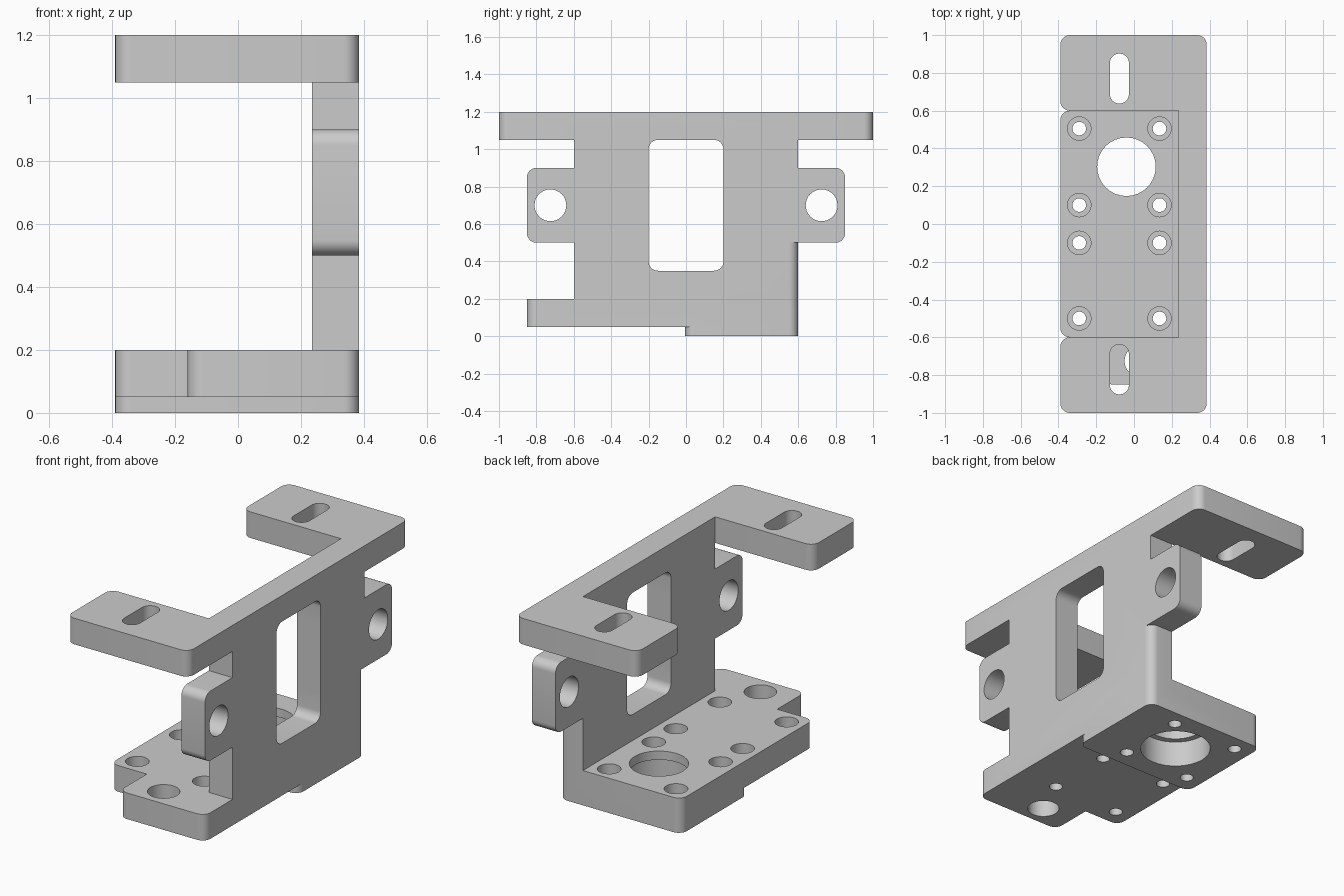
import bpy, bmesh, math
from mathutils import Vector

if "Cube" in bpy.data.objects:
    bpy.data.objects.remove(bpy.data.objects["Cube"])

grey = bpy.data.materials.new("plain grey")
grey.diffuse_color = (0.6, 0.6, 0.6, 1)
grey.use_nodes = True
grey.node_tree.nodes["Principled BSDF"].inputs["Base Color"].default_value = grey.diffuse_color


def rounded(corners, seg=8):
    """Outline from right-angled corners (u, v, radius)."""
    out = []
    for i, (u, v, r) in enumerate(corners):
        p = Vector((u, v))
        d1 = (Vector(corners[i - 1][:2]) - p).normalized()
        d2 = (Vector(corners[(i + 1) % len(corners)][:2]) - p).normalized()
        c = p + r * (d1 + d2)
        for k in range(seg + 1 if r else 1):
            t = math.pi / 2 * k / seg
            q = c - r * (d2 * math.cos(t) + d1 * math.sin(t)) if r else p
            if not out or (q - out[-1]).length > 1e-5:
                out.append(q)
    if (out[0] - out[-1]).length < 1e-5:
        out.pop()
    return out


def rect(u0, u1, v0, v1, r=0.0):
    return [(u0, v0, r), (u1, v0, r), (u1, v1, r), (u0, v1, r)]


def disc(u, v, r):
    return rect(u - r, u + r, v - r, v + r, r)


def prism(name, corners, lo, hi, axis="z"):
    """Extrude an xy outline along z, or a yz outline along x."""
    bm = bmesh.new()
    place = (lambda p, h: (p.x, p.y, h)) if axis == "z" else (lambda p, h: (h, p.x, p.y))
    pts = rounded(corners)
    face = bm.faces.new([bm.verts.new(place(p, lo)) for p in pts])
    ext = bmesh.ops.extrude_face_region(bm, geom=[face])["geom"]
    move = (0, 0, hi - lo) if axis == "z" else (hi - lo, 0, 0)
    bmesh.ops.translate(bm, vec=move, verts=[g for g in ext if isinstance(g, bmesh.types.BMVert)])
    bmesh.ops.recalc_face_normals(bm, faces=bm.faces)
    me = bpy.data.meshes.new(name)
    bm.to_mesh(me)
    bm.free()
    me.materials.append(grey)
    ob = bpy.data.objects.new(name, me)
    bpy.context.collection.objects.link(ob)
    return ob


def combine(body, part, mode):
    bpy.context.view_layer.objects.active = body
    mod = body.modifiers.new(mode.lower(), "BOOLEAN")
    mod.operation, mod.solver, mod.object = mode, "EXACT", part
    bpy.ops.object.modifier_apply(modifier=mod.name)
    bpy.data.objects.remove(part)


L, R, W, F = -0.39, 0.385, 0.235, 0.05   # left, right, wall inner face, fillet

# U-shaped top plate
bracket = prism("bracket", [(L, -1, F), (R, -1, F), (R, 1, F), (L, 1, F),
                            (L, 0.6, F), (W, 0.6, 0), (W, -0.6, 0), (L, -0.6, F)], 1.05, 1.2)

solids = [
    # base with offset front tab, and thicker rear pad
    prism("base", [(-0.16, -0.85, F), (R, -0.85, F), (R, 0.6, F), (L, 0.6, F),
                   (L, -0.6, F), (-0.16, -0.6, 0)], 0.05, 0.2),
    prism("pad", rect(L, R, -0.005, 0.6, F), 0, 0.12),
    # upright wall, rounded at its lower rear edge
    prism("lower_wall", [(W, -0.6, 0), (R, -0.6, 0), (R, 0.6, F), (W, 0.6, 0)], 0.12, 0.5),
    prism("upper_wall", rect(W, R, -0.6, 0.6), 0.5, 1.12),
    # side ears
    prism("ears", rect(-0.85, 0.85, 0.5, 0.9, F), W, R, "x"),
]
for s in solids:
    combine(bracket, s, "UNION")

# wall window, tab hole and stepped bore
cuts = [
    prism("window", rect(-0.2, 0.2, 0.35, 1.05, F), 0.1, 0.5, "x"),
    prism("tab_hole", disc(0.035, -0.725, 0.085), -0.1, 0.3),
    prism("bore", disc(-0.04, 0.303, 0.155), -0.1, 0.3),
    prism("bore_recess", disc(-0.04, 0.303, 0.19), -0.1, 0.15),
]
# ear holes and mounting slots
for s in (-1, 1):
    cuts.append(prism("ear_hole", disc(s * 0.725, 0.7, 0.085), 0.1, 0.5, "x"))
    y0, y1 = sorted((s * 0.638, s * 0.902))
    cuts.append(prism("slot", rect(-0.128, -0.027, y0, y1, 0.05), 1, 1.3))
# counterbored screw holes
for x in (-0.29, 0.135):
    for y in (-0.5, -0.1, 0.1, 0.505):
        cuts.append(prism("screw_hole", disc(x, y, 0.036), -0.1, 0.3))
        cuts.append(prism("counterbore", disc(x, y, 0.062), 0.1, 0.3))
for c in cuts:
    combine(bracket, c, "DIFFERENCE")

bpy.context.view_layer.objects.active = bracket
bracket.select_set(True)
bpy.ops.object.shade_smooth_by_angle(angle=math.radians(30))
